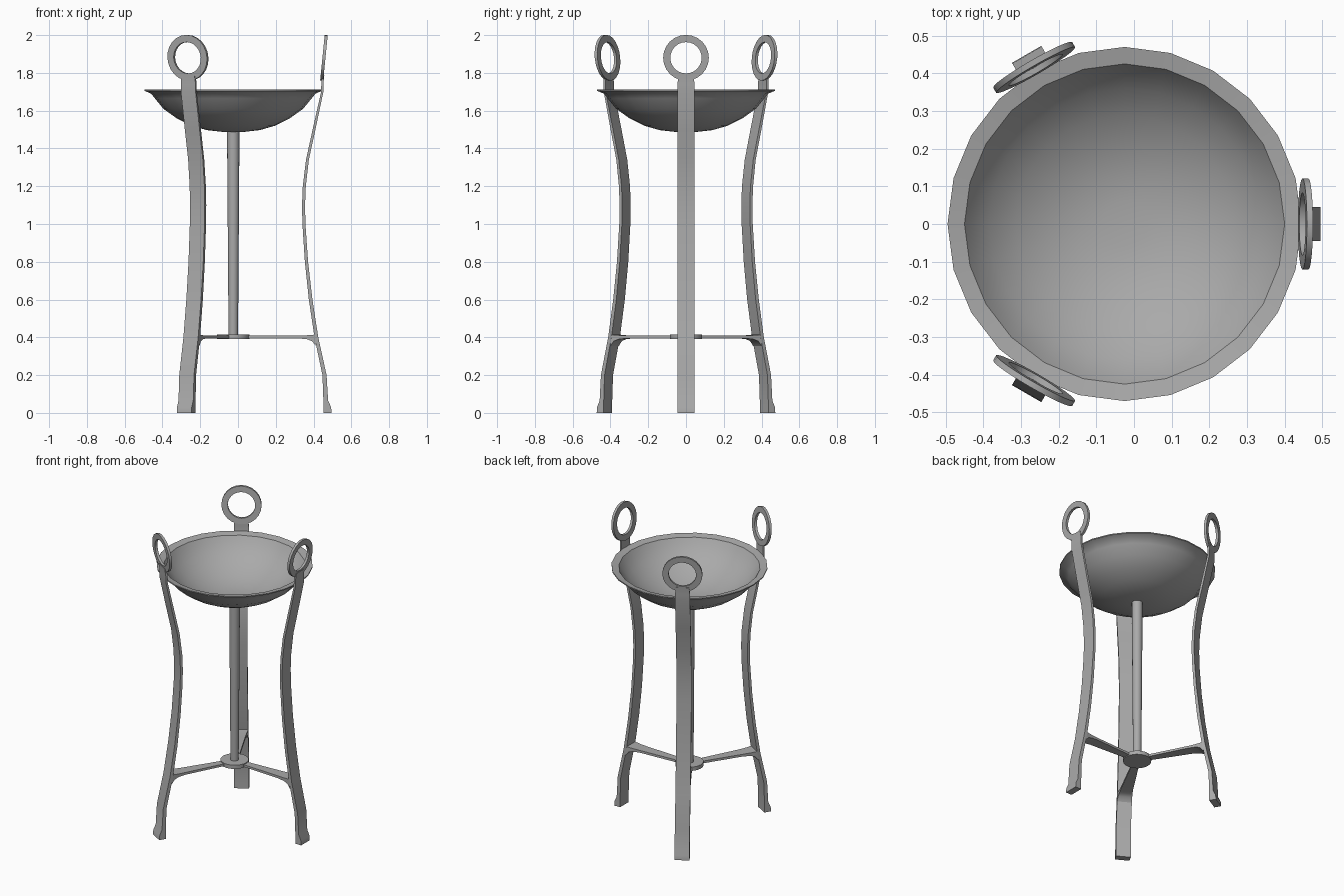
import bpy, bmesh, math
from mathutils import Matrix, Vector

cube = bpy.data.objects.get("Cube")
if cube:
    bpy.data.objects.remove(cube)

AXIS = Vector((-0.025, 0, 0))  # centre line of the stand

metal = bpy.data.materials.new("grey metal")
metal.use_nodes = True
GREY = (0.4, 0.4, 0.4, 1)
metal.diffuse_color = GREY
metal.node_tree.nodes["Principled BSDF"].inputs["Base Color"].default_value = GREY


def finish(name, bm, turn=0, angle=35):
    """Turn the mesh about the centre line and make it an object."""
    bmesh.ops.recalc_face_normals(bm, faces=bm.faces)
    bm.transform(Matrix.Translation(AXIS) @ Matrix.Rotation(math.radians(turn), 4, "Z"))
    mesh = bpy.data.meshes.new(name)
    bm.to_mesh(mesh)
    bm.free()
    mesh.materials.append(metal)
    obj = bpy.data.objects.new(name, mesh)
    bpy.context.collection.objects.link(obj)
    bpy.ops.object.select_all(action="DESELECT")
    obj.select_set(True)
    bpy.context.view_layer.objects.active = obj
    bpy.ops.object.shade_smooth_by_angle(angle=math.radians(angle))
    return obj


def loft(bm, sections, closed=False):
    """Join equal rings of points into a skin, capped unless closed."""
    rings = [[bm.verts.new(p) for p in s] for s in sections]
    pairs = list(zip(rings, rings[1:]))
    if closed:
        pairs.append((rings[-1], rings[0]))
    for a, b in pairs:
        for i in range(len(a)):
            j = (i + 1) % len(a)
            bm.faces.new((a[i], a[j], b[j], b[i]))
    if not closed:
        bm.faces.new(rings[0])
        bm.faces.new(rings[-1])


def circle(radius, z, n=24):
    return [(radius * math.cos(math.tau * i / n), radius * math.sin(math.tau * i / n), z)
            for i in range(n)]


def bar(inner, outer, z, half):
    return [(inner, -half, z), (outer, -half, z), (outer, half, z), (inner, half, z)]


# Bowl: flat lip, hollow inside, closed underneath
bm = bmesh.new()
outside = [(0.06, 1.488), (0.14, 1.497), (0.22, 1.52), (0.30, 1.56),
           (0.37, 1.61), (0.415, 1.665), (0.435, 1.69), (0.47, 1.705)]
inside = [(0.47, 1.712), (0.425, 1.703), (0.405, 1.672), (0.36, 1.62),
          (0.29, 1.57), (0.21, 1.53), (0.13, 1.507), (0.06, 1.498)]
loft(bm, [circle(r, z) for r, z in outside + inside])
finish("bowl", bm, angle=40)

# Central pole, slightly wider at the top, on a flat hub
bm = bmesh.new()
loft(bm, [circle(0.025, 0.4, 16), circle(0.033, 1.495, 16)])
finish("centre_pole", bm)
bm = bmesh.new()
loft(bm, [circle(0.085, 0.39), circle(0.085, 0.415)])
finish("hub", bm)

# Leg as inner radius, outer radius, height
LEG = [(0.477, 0.52, 0), (0.477, 0.518, 0.03), (0.477, 0.502, 0.065),
       (0.472, 0.494, 0.2), (0.43, 0.45, 0.4), (0.4, 0.419, 0.6),
       (0.379, 0.396, 0.8), (0.366, 0.382, 1.0), (0.364, 0.38, 1.1),
       (0.368, 0.384, 1.2), (0.385, 0.4, 1.34), (0.42, 0.435, 1.5),
       (0.465, 0.477, 1.7), (0.466, 0.477, 1.74), (0.468, 0.482, 1.79)]
# Spoke as radius, underside, top, half width
SPOKE = [(0.07, 0.395, 0.41, 0.022), (0.34, 0.395, 0.41, 0.036),
         (0.39, 0.39, 0.411, 0.04), (0.417, 0.38, 0.413, 0.043),
         (0.436, 0.355, 0.415, 0.045)]

for name, turn in (("left", 0), ("back_right", 120), ("front_right", 240)):
    bm = bmesh.new()
    loft(bm, [bar(a, b, z, 0.045 if z < 1.75 else 0.04) for a, b, z in LEG])
    finish(name + "_leg", bm, turn)

    bm = bmesh.new()
    loft(bm, [[(r, -w, lo), (r, w, lo), (r, w, hi), (r, -w, hi)] for r, lo, hi, w in SPOKE])
    finish(name + "_spoke", bm, turn)

    # Ring handle, leaning outwards
    bm = bmesh.new()
    rings = []
    for k in range(24):
        c, s = math.cos(math.tau * k / 24), math.sin(math.tau * k / 24)
        rings.append([(0.48 + 0.1 * r * s + d, r * c, 1.88 + r * s)
                      for r, d in ((0.083, -0.008), (0.121, -0.008),
                                   (0.121, 0.008), (0.083, 0.008))])
    loft(bm, rings, closed=True)
    finish(name + "_ring_handle", bm, turn)
